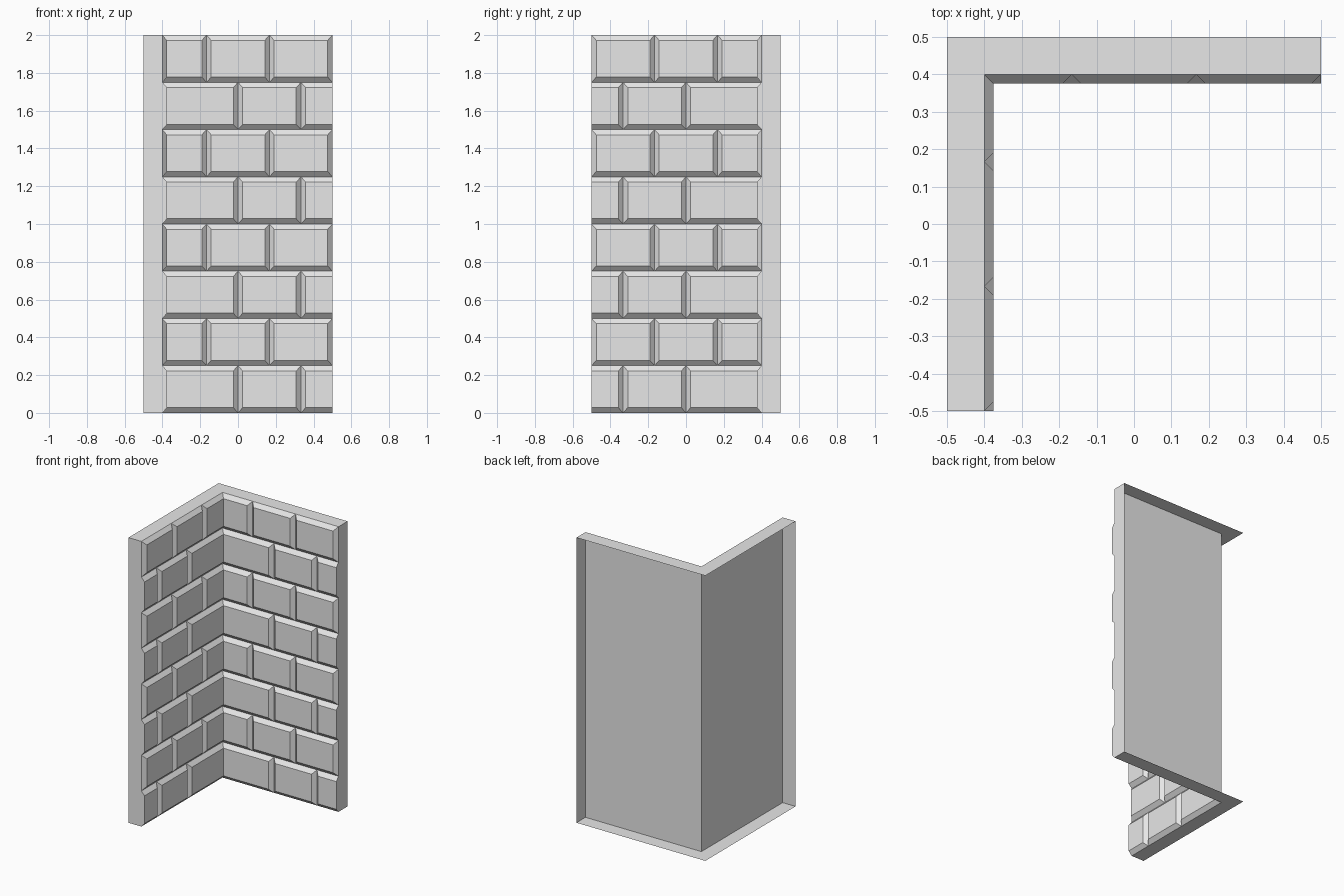
import bpy
import bmesh

cube = bpy.data.objects.get("Cube")
if cube:
    bpy.data.objects.remove(cube, do_unlink=True)

stone = bpy.data.materials.new("grey_stone")
stone.use_nodes = True
colour = (0.8, 0.8, 0.8, 1)
stone.diffuse_color = colour
stone.node_tree.nodes["Principled BSDF"].inputs["Base Color"].default_value = colour

HALF, HEIGHT, WALL = 0.5, 2.0, 0.4   # outer half width, height, wall plane
DEPTH, SIDE, EDGE = 0.025, 0.025, 0.028   # brick relief and chamfer widths
COURSES = 8


def make_object(name, bm):
    mesh = bpy.data.meshes.new(name)
    bm.to_mesh(mesh)
    bm.free()
    mesh.materials.append(stone)
    obj = bpy.data.objects.new(name, mesh)
    bpy.context.collection.objects.link(obj)


def along_back(u, d, z):
    """Point on the back wall: u along it, d out of it."""
    return (u, WALL - d, z)


def along_side(u, d, z):
    """The same point mirrored over the corner diagonal."""
    return (d - WALL, -u, z)


def add_face(bm, points, flip):
    verts = [bm.verts.new(p) for p in points]
    bm.faces.new(verts[::-1] if flip else verts)


def add_brick(bm, place, flip, u0, u1, z0, bevel0, bevel1):
    """Chamfered brick without a back; ends may be cut square."""
    z1 = z0 + HEIGHT / COURSES
    a, b = u0 + bevel0, u1 - bevel1
    base = [(u0, 0, z0), (u1, 0, z0), (u1, 0, z1), (u0, 0, z1)]
    front = [(a, DEPTH, z0 + EDGE), (b, DEPTH, z0 + EDGE),
             (b, DEPTH, z1 - EDGE), (a, DEPTH, z1 - EDGE)]
    base = [place(*p) for p in base]
    front = [place(*p) for p in front]
    add_face(bm, front, flip)
    for i in range(4):
        j = (i + 1) % 4
        add_face(bm, [base[i], base[j], front[j], front[i]], flip)


def build_wall(name, place, flip):
    # Flat backing sheet and the end cap of the open-backed shell
    bm = bmesh.new()
    add_face(bm, [place(-WALL, 0, 0), place(HALF, 0, 0),
                  place(HALF, 0, HEIGHT), place(-WALL, 0, HEIGHT)], flip)
    back = WALL - HALF
    add_face(bm, [place(HALF, 0, 0), place(HALF, back, 0),
                  place(HALF, back, HEIGHT), place(HALF, 0, HEIGHT)], flip)
    make_object(name + "_sheet", bm)

    # Staggered brick courses
    bm = bmesh.new()
    for row in range(COURSES):
        joints = [-1 / 6, 1 / 6] if row % 2 else [0, 1 / 3]
        stops = [-WALL] + joints + [HALF]
        for i in range(len(stops) - 1):
            at_corner = i == 0
            at_end = i == len(stops) - 2
            end_bevel = 0 if at_end and row % 2 == 0 else SIDE
            add_brick(bm, place, flip, stops[i], stops[i + 1],
                      row * HEIGHT / COURSES, 0 if at_corner else SIDE, end_bevel)
    bmesh.ops.remove_doubles(bm, verts=bm.verts, dist=0.0001)
    make_object(name + "_bricks", bm)


build_wall("back_wall", along_back, False)
build_wall("side_wall", along_side, True)

# L-shaped plates closing the top and bottom
outline = [(-HALF, -HALF), (-WALL, -HALF), (-WALL, WALL),
           (HALF, WALL), (HALF, HALF), (-HALF, HALF)]
for name, z, flip in (("top_cap", HEIGHT, False), ("bottom_cap", 0, True)):
    bm = bmesh.new()
    add_face(bm, [(x, y, z) for x, y in outline], flip)
    make_object(name, bm)
